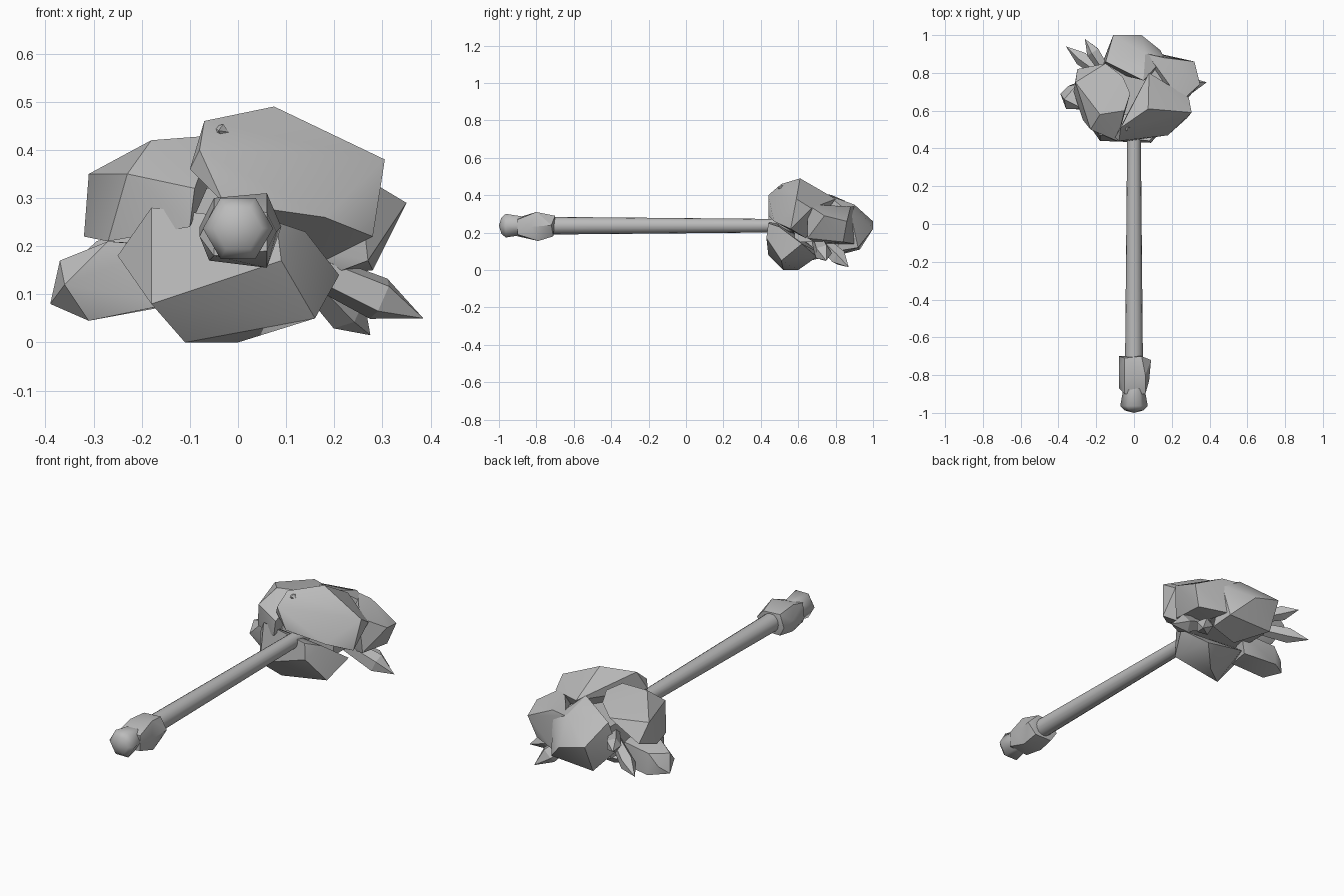
import bpy, bmesh, math
from mathutils import Vector

default_cube = bpy.data.objects.get("Cube")
if default_cube:
    bpy.data.objects.remove(default_cube, do_unlink=True)

# One stone grey for everything
stone = bpy.data.materials.new("stone grey")
stone.use_nodes = True
grey = (0.5, 0.5, 0.5, 1)
stone.diffuse_color = grey
stone.node_tree.nodes["Principled BSDF"].inputs["Base Color"].default_value = grey


def finish(name, bm, angle):
    bmesh.ops.recalc_face_normals(bm, faces=bm.faces)
    mesh = bpy.data.meshes.new(name)
    bm.to_mesh(mesh)
    bm.free()
    mesh.materials.append(stone)
    obj = bpy.data.objects.new(name, mesh)
    bpy.context.collection.objects.link(obj)
    bpy.ops.object.select_all(action="DESELECT")
    obj.select_set(True)
    bpy.context.view_layer.objects.active = obj
    bpy.ops.object.shade_smooth_by_angle(angle=math.radians(angle))


def rock(name, corners):
    """Convex faceted boulder; corners are given in hundredths of a unit."""
    bm = bmesh.new()
    for corner in corners:
        bm.verts.new(Vector(corner) / 100)
    hull = bmesh.ops.convex_hull(bm, input=bm.verts)
    unused = {g for g in hull["geom_interior"] if isinstance(g, bmesh.types.BMVert)}
    bmesh.ops.delete(bm, geom=list(unused), context="VERTS")
    bmesh.ops.dissolve_limit(bm, angle_limit=math.radians(4), verts=bm.verts, edges=bm.edges)
    finish(name, bm, 32)


def loft(name, start, end, profile, sides, angle):
    """Rings of (fraction along the axis, radius) joined from start to end."""
    start, end = Vector(start), Vector(end)
    turn = (end - start).to_track_quat("Z", "Y")
    bm = bmesh.new()
    rings = []
    for along, radius in profile:
        centre = start.lerp(end, along)
        ring = []
        for i in range(sides):
            a = math.tau * i / sides
            offset = turn @ Vector((math.cos(a), math.sin(a), 0))
            ring.append(bm.verts.new(centre + radius * offset))
        rings.append(ring)
    for low, high in zip(rings, rings[1:]):
        for i in range(sides):
            j = (i + 1) % sides
            bm.faces.new((low[i], low[j], high[j], high[i]))
    bm.faces.new(rings[0])
    bm.faces.new(rings[-1])
    bmesh.ops.remove_doubles(bm, verts=bm.verts, dist=0.0005)
    finish(name, bm, angle)


# Shaft, grip stone and rounded pommel
axis = 0.237
loft("shaft", (0, -0.92, axis), (0, 0.7, axis), [(0, 0.049), (1, 0.034)], 16, 40)
loft("pommel", (0, -1, axis), (0, -0.87, axis),
     [(0, 0.0001), (0.1, 0.05), (0.28, 0.073), (1, 0.056)], 6, 65)
rock("grip_stone", [
    (-8, -87, 22), (-8, -77, 24), (-5, -71, 29), (6, -80, 31), (-5, -82, 30),
    (9, -72, 24), (8, -83, 23), (6, -90, 27), (-5, -90, 28), (6, -90, 19), (-5, -90, 18),
    (6, -79, 15.5), (-6, -80, 17), (5, -71, 18), (-5, -71, 18), (4, -70, 29), (-8, -70, 23)])

# Boulders that make up the head
rock("upper_right_boulder", [
    (7.5, 61, 49), (-7, 51, 46), (30.5, 59, 38), (28, 56, 22), (-10, 46, 36),
    (-8, 44, 40), (-3, 44, 29), (18, 47, 26), (8, 80, 38), (29, 67, 33), (18, 64, 17)])
rock("upper_left_boulder", [
    (-31, 75, 35), (-30, 82, 26), (-18, 58, 42), (-15, 85, 37), (-23, 50, 35), (-9, 44, 32),
    (-10, 44, 24), (-32, 70, 22), (-27, 55, 21), (-5, 60, 43), (-2, 69, 42), (-6, 78, 40)])
rock("lower_boulder", [
    (-25, 54, 18), (-18, 47, 28), (-11, 52, 0), (0, 60, 0), (16, 51, 5), (21, 62, 14),
    (14, 50, 23), (9, 43, 17), (-18, 44, 8), (10, 70, 7), (-10, 72, 9), (8, 44, 25)])
rock("back_boulder", [
    (-11, 100, 26), (4, 100, 22), (-15, 86, 35), (5, 76, 40), (6, 90, 35), (16, 88, 30),
    (14, 92, 12), (-11, 93, 11), (0, 78, 7), (-18, 82, 20), (15, 80, 10)])
rock("right_boulder", [
    (35, 74, 29), (32, 86, 26), (16, 88, 34), (7, 90, 34), (25, 65, 35), (27, 65, 17),
    (19, 70, 14), (14, 90, 14), (28, 84, 15), (10, 70, 20)])
rock("left_block", [
    (-39, 69, 8), (-37, 66, 17), (-31, 64, 4.5), (-36, 61, 12), (-35, 73, 12), (-30, 74, 18),
    (-27, 61, 21), (-30, 75, 7), (-15, 60, 20), (-14, 60, 8), (-10, 72, 20), (-12, 72, 8)])
rock("core_stone", [
    (x, y, z) for x in (-15, 15) for y in (58, 84) for z in (15, 32)])

# Crystal shards growing out between the boulders
shards = {
    "right_shard": ((0.12, 0.70, 0.17), (0.385, 0.75, 0.05), 0.048),
    "lower_shard": ((0.13, 0.72, 0.16), (0.275, 0.87, 0.015), 0.045),
    "back_left_shard": ((-0.12, 0.76, 0.22), (-0.36, 0.94, 0.15), 0.04),
    "back_upper_shard": ((-0.13, 0.78, 0.26), (-0.26, 0.98, 0.27), 0.038),
    "tiny_shard": ((-0.03, 0.55, 0.43), (-0.04, 0.49, 0.44), 0.018),
}
for name, (root, tip, width) in shards.items():
    loft(name, root, tip, [(0, width * 0.7), (0.66, width), (1, 0.0001)], 5, 20)
